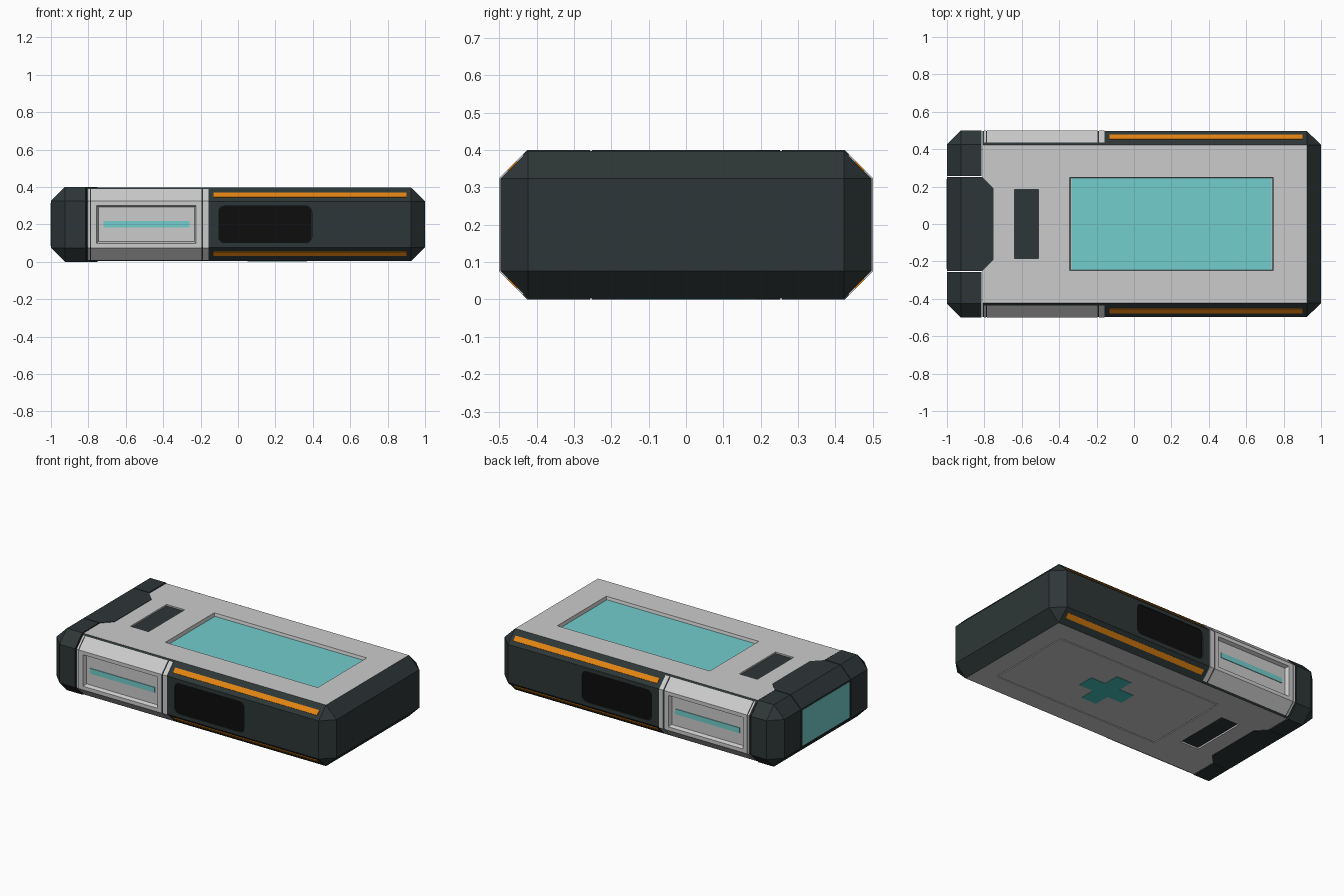
import bpy, bmesh
from math import pi
from mathutils import Matrix, Vector

if "Cube" in bpy.data.objects:
    bpy.data.objects.remove(bpy.data.objects["Cube"], do_unlink=True)


def material(name, r, g, b):
    m = bpy.data.materials.new(name)
    m.use_nodes = True
    m.diffuse_color = (r, g, b, 1)
    m.node_tree.nodes["Principled BSDF"].inputs["Base Color"].default_value = (r, g, b, 1)
    return m


LIGHT = material("light grey shell", 0.60, 0.60, 0.60)
DARK = material("dark slate rubber", 0.027, 0.037, 0.038)
BLACK = material("black grip", 0.004, 0.004, 0.004)
CYAN = material("cyan glass", 0.175, 0.61, 0.61)
TEAL = material("teal cross", 0.06, 0.53, 0.49)
ORANGE = material("orange stripe", 0.76, 0.23, 0.006)


def finish(name, bm, mat):
    bmesh.ops.recalc_face_normals(bm, faces=bm.faces[:])
    me = bpy.data.meshes.new(name)
    bm.to_mesh(me)
    bm.free()
    me.materials.append(mat)
    ob = bpy.data.objects.new(name, me)
    bpy.context.collection.objects.link(ob)
    return ob


def slice_of_case(name, mat, planes, shrink=0.0):
    """Chamfered case, keeping only what lies behind every (point, normal) plane."""
    bm = bmesh.new()
    bmesh.ops.create_cube(bm, size=1)
    bmesh.ops.scale(bm, vec=(2, 1, 0.4), verts=bm.verts)
    bmesh.ops.bevel(bm, geom=bm.edges[:], offset=0.075, segments=1, affect="EDGES")
    bmesh.ops.scale(bm, vec=(1, 1 - shrink / 0.5, 1 - shrink / 0.2), verts=bm.verts)
    for co, no in planes:
        cut = bmesh.ops.bisect_plane(bm, geom=bm.verts[:] + bm.edges[:] + bm.faces[:],
                                     plane_co=co, plane_no=no, clear_outer=True)
        edges = [e for e in cut["geom_cut"] if isinstance(e, bmesh.types.BMEdge)]
        bmesh.ops.edgeloop_fill(bm, edges=edges)
    bmesh.ops.translate(bm, vec=(0, 0, 0.2), verts=bm.verts)
    return finish(name, bm, mat)


def block(name, mat, turn, cx, sx, sy, low, high, cy=0.0, taper=0.0, corner=0.0):
    """Block on a side of the case; turn spins it about the long axis, low/high are from that axis."""
    bm = bmesh.new()
    bmesh.ops.create_cube(bm, size=1)
    for v in bm.verts:
        t = taper if v.co.z < 0 else 0
        v.co = (v.co.x * (sx - 2 * t), v.co.y * (sy - 2 * t), low if v.co.z < 0 else high)
    if corner:
        up = [e for e in bm.edges if abs(e.verts[0].co.z - e.verts[1].co.z) > 1e-5]
        bmesh.ops.bevel(bm, geom=up, offset=corner, segments=5, profile=0.5, affect="EDGES")
    bmesh.ops.translate(bm, vec=(cx, cy, 0), verts=bm.verts)
    bm.transform(Matrix.Translation((0, 0, 0.2)) @ Matrix.Rotation(turn, 4, "X"))
    return finish(name, bm, mat)


def carve(target, *shape, **options):
    cutter = block("cutter", DARK, *shape, **options)
    cutter.hide_render = True
    mod = target.modifiers.new("recess", "BOOLEAN")
    mod.operation, mod.solver, mod.object = "DIFFERENCE", "EXACT", cutter
    bpy.context.view_layer.objects.active = target
    bpy.ops.object.modifier_apply(modifier=mod.name)
    bpy.data.objects.remove(cutter, do_unlink=True)


X, Y = Vector((1, 0, 0)), Vector((0, 1, 0))
TOP, BOTTOM = 0, pi
SIDES = {"front": (pi / 2, -1), "back": (-pi / 2, 1)}

# Main case with its recesses
body = slice_of_case("main_case", DARK, [(X * -0.81, -X)], shrink=0.003)
carve(body, TOP, 0.2, 1.1, 0.51, 0.175, 0.22, taper=0.01)
carve(body, BOTTOM, 0.2, 1.2, 0.58, 0.187, 0.22)
for turn in (TOP, BOTTOM):
    carve(body, turn, -0.575, 0.13, 0.37, 0.185, 0.22)
for turn, s in SIDES.values():
    carve(body, turn, -0.49, 0.57, 0.24, 0.46, 0.52)
    carve(body, turn, 0.145, 0.5, 0.2, 0.487, 0.52, corner=0.035)

# Top and bottom shells are light, the rest of the case dark
body.data.materials.append(LIGHT)
for f in body.data.polygons:
    c = f.center
    if abs(c.y) < 0.42 and -0.805 < c.x < 0.92 and abs(c.z - 0.2) > 0.17:
        f.material_index = 1

# Screen, slots, bottom hatch and cross
block("screen_glass", CYAN, TOP, 0.2, 1.07, 0.49, 0.172, 0.178)
for label, turn in (("top", TOP), ("bottom", BOTTOM)):
    block(label + "_slot", DARK, turn, -0.575, 0.128, 0.368, 0.18, 0.188)
block("bottom_hatch", LIGHT, BOTTOM, 0.2, 1.188, 0.568, 0.18, 0.197)
block("cross_long_bar", TEAL, BOTTOM, 0.21, 0.32, 0.11, 0.194, 0.199)
block("cross_short_bar", TEAL, BOTTOM, 0.21, 0.11, 0.32, 0.194, 0.199)

# Side panels, ribs, grips and stripes
for side, (turn, s) in SIDES.items():
    inner = (Y * s * 0.435, -Y * s)
    for part, x0, x1 in (("panel", -0.786, -0.195), ("wide_rib", -0.187, -0.158),
                         ("thin_rib", -0.802, -0.791)):
        ob = slice_of_case(f"{side}_{part}", LIGHT, [(X * x0, -X), (X * x1, X), inner])
        if part == "panel":
            carve(ob, turn, -0.49, 0.55, 0.22, 0.478, 0.52, taper=0.018)
    block(side + "_light_bar", CYAN, turn, -0.49, 0.46, 0.034, 0.472, 0.482)
    block(side + "_grip", BLACK, turn, 0.145, 0.498, 0.198, 0.48, 0.492, corner=0.035)
    for level, angle, k in (("upper", -s * pi / 4, s), ("lower", -s * 3 * pi / 4, -s)):
        block(f"{side}_{level}_stripe", ORANGE, angle, 0.385, 1.03, 0.034, 0.432, 0.442,
              cy=k * 0.218)

# End cap: two corner guards and a central latch with a glass window
for side, (turn, s) in SIDES.items():
    slice_of_case(side + "_corner_guard", DARK, [(X * -0.815, X), (Y * s * 0.257, -Y * s)])
slice_of_case("end_latch", DARK,
              [(X * -0.75, X), (Y * 0.252, Y), (Y * -0.252, -Y),
               (X * -0.56, (X + Y).normalized()), (X * -0.56, (X - Y).normalized())])
block("end_window", CYAN, TOP, -0.9975, 0.008, 0.48, -0.115, 0.115)
